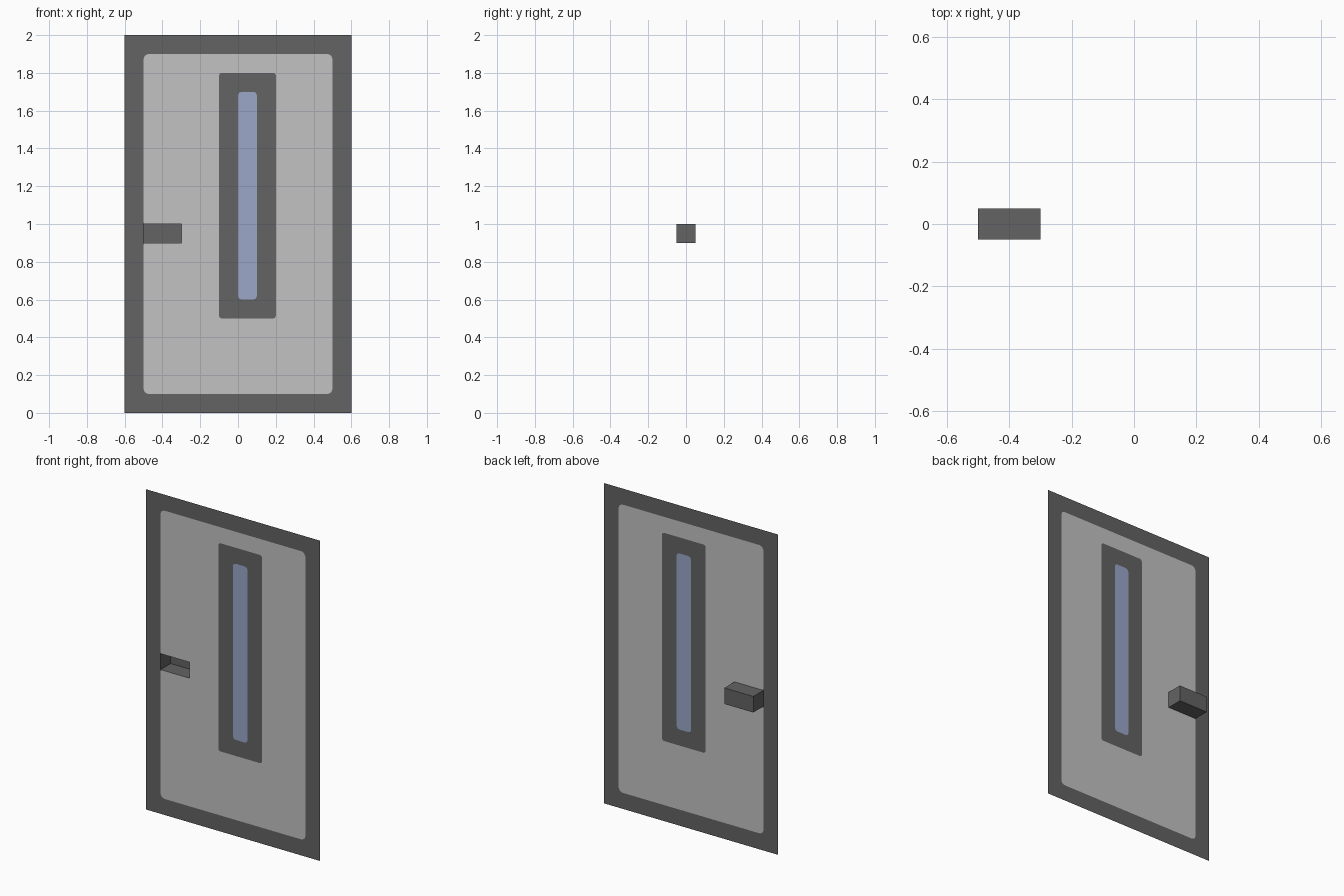
import bpy, bmesh

if "Cube" in bpy.data.objects:
    bpy.data.objects.remove(bpy.data.objects["Cube"])

FRONT, BACK = -0.05, 0.05      # door skin plane and back of the handle recess


def material(name, rgb):
    m = bpy.data.materials.new(name)
    m.diffuse_color = (*rgb, 1.0)
    m.use_nodes = True
    m.node_tree.nodes["Principled BSDF"].inputs["Base Color"].default_value = m.diffuse_color
    return m


dark = material("dark grey", (0.125, 0.125, 0.125))
light = material("light grey", (0.54, 0.54, 0.54))
blue = material("window blue", (0.325, 0.385, 0.575))


def add_object(name, bm, mat):
    mesh = bpy.data.meshes.new(name)
    bm.to_mesh(mesh)
    bm.free()
    mesh.materials.append(mat)
    ob = bpy.data.objects.new(name, mesh)
    bpy.context.collection.objects.link(ob)
    return ob


def soft_rect(x0, x1, z0, z1, c, left_notch=()):
    """Rectangle with small two-step corners; optional points on the left side."""
    d = c * 0.3
    pts = [(x0 + c, z0), (x1 - c, z0), (x1 - d, z0 + d), (x1, z0 + c),
           (x1, z1 - c), (x1 - d, z1 - d), (x1 - c, z1),
           (x0 + c, z1), (x0 + d, z1 - d), (x0, z1 - c)]
    return pts + list(left_notch) + [(x0, z0 + c), (x0 + d, z0 + d)]


def plate(name, mat, *loops):
    """Flat sheet in the door plane: first loop is the outline, the rest are holes."""
    bm = bmesh.new()
    for pts in loops:
        vs = [bm.verts.new((x, FRONT, z)) for x, z in pts]
        for a, b in zip(vs, vs[1:] + vs[:1]):
            bm.edges.new((a, b))
    bmesh.ops.triangle_fill(bm, use_beauty=True, edges=bm.edges[:], normal=(0, -1, 0))
    bm.normal_update()
    bmesh.ops.reverse_faces(bm, faces=[f for f in bm.faces if f.normal.y > 0])
    return add_object(name, bm, mat)


# Outlines, the left side of the panel runs around the handle recess
outer = [(-0.6, 0), (0.6, 0), (0.6, 2), (-0.6, 2)]
lip_top = [(-0.5, 1.01), (-0.495, 1.0)]
lip_low = [(-0.495, 0.9), (-0.5, 0.89)]
panel_edge = soft_rect(-0.5, 0.5, 0.1, 1.9, 0.025,
                       lip_top + [(-0.3, 1.0), (-0.3, 0.9)] + lip_low)
frame_edge = soft_rect(-0.5, 0.5, 0.1, 1.9, 0.025,
                       lip_top + [(-0.5, 1.0), (-0.5, 0.9)] + lip_low)
surround_edge = soft_rect(-0.1, 0.2, 0.5, 1.8, 0.012)
window_edge = soft_rect(0.0, 0.1, 0.6, 1.7, 0.018)

# Door sheet pieces
plate("door_frame", dark, outer, frame_edge)
plate("door_panel", light, panel_edge, surround_edge)
plate("window_surround", dark, surround_edge, window_edge)
plate("window", blue, window_edge)

# Handle recess: box open at the front, faces turned inward
bm = bmesh.new()
bmesh.ops.create_cube(bm, size=1)
for v in bm.verts:
    v.co = (-0.4 + v.co.x * 0.2, v.co.y * (BACK - FRONT), 0.95 + v.co.z * 0.1)
bm.normal_update()
bmesh.ops.delete(bm, geom=[f for f in bm.faces if f.normal.y < -0.5], context='FACES')
bmesh.ops.reverse_faces(bm, faces=bm.faces[:])
add_object("handle_recess", bm, dark)
